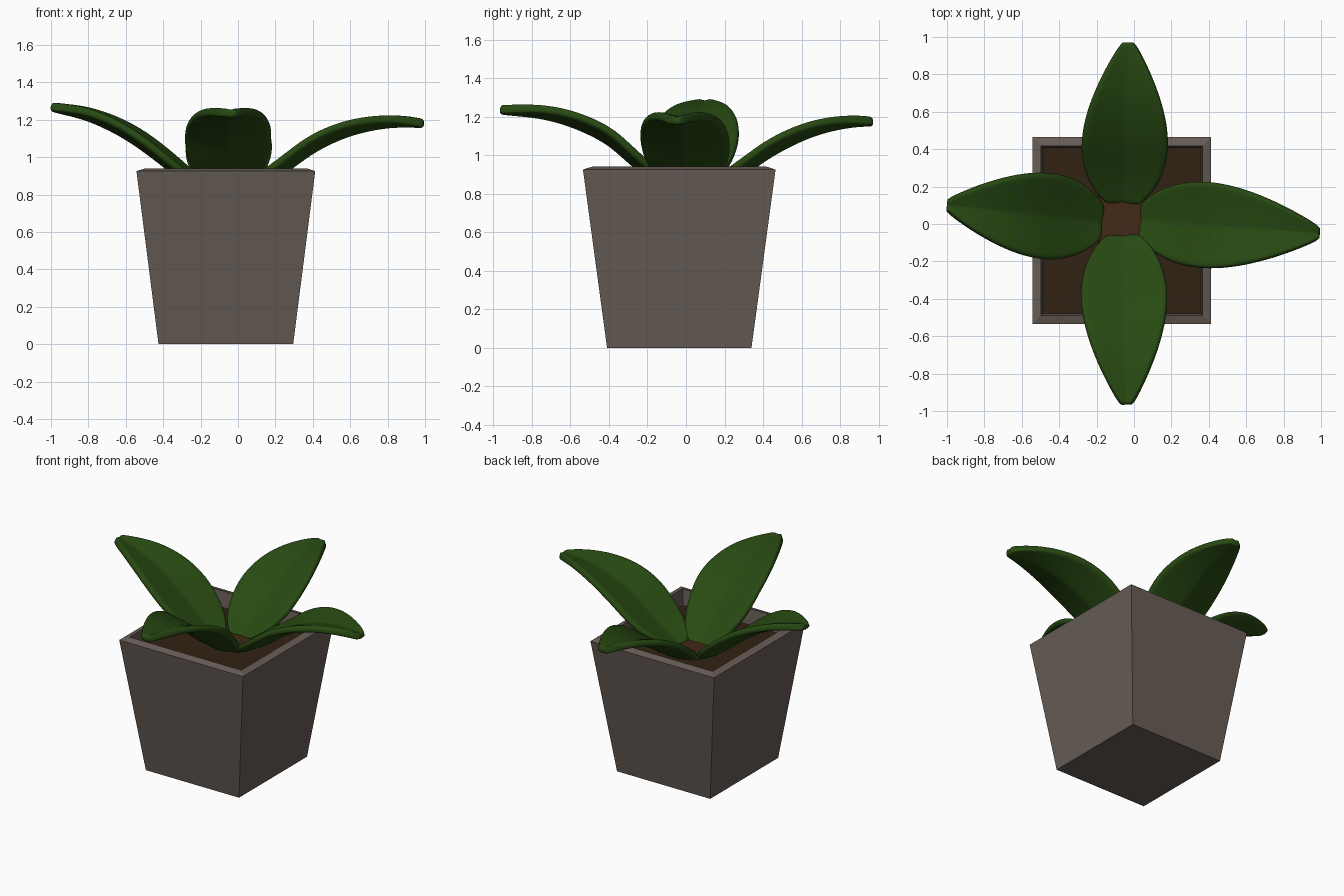
import bpy
import bmesh
from mathutils import Vector

cube = bpy.data.objects.get("Cube")
if cube:
    bpy.data.objects.remove(cube, do_unlink=True)


def material(name, rgb):
    mat = bpy.data.materials.new(name)
    mat.use_nodes = True
    mat.diffuse_color = (*rgb, 1)
    bsdf = next(n for n in mat.node_tree.nodes if n.type == 'BSDF_PRINCIPLED')
    bsdf.inputs["Base Color"].default_value = (*rgb, 1)
    return mat


stone = material("warm grey stone", (0.135, 0.108, 0.093))
dark_soil = material("dark soil", (0.030, 0.016, 0.006))
brown_soil = material("brown soil", (0.054, 0.022, 0.008))
green = material("leaf green", (0.021, 0.068, 0.006))

CENTRE = Vector((-0.065, -0.035, 0))


def add_object(name, bm, mat):
    bmesh.ops.recalc_face_normals(bm, faces=bm.faces)
    mesh = bpy.data.meshes.new(name)
    bm.to_mesh(mesh)
    bm.free()
    mesh.materials.append(mat)
    obj = bpy.data.objects.new(name, mesh)
    bpy.context.collection.objects.link(obj)
    return obj


def square_loft(name, rings, mat):
    """Stack rectangles (half x, half y, z) into a closed solid."""
    bm = bmesh.new()
    loops = [[bm.verts.new(CENTRE + Vector((sx * hx, sy * hy, z)))
              for sx, sy in ((-1, -1), (1, -1), (1, 1), (-1, 1))]
             for hx, hy, z in rings]
    for a, b in zip(loops, loops[1:]):
        for i in range(4):
            j = (i + 1) % 4
            bm.faces.new((a[i], a[j], b[j], b[i]))
    bm.faces.new(loops[0])
    bm.faces.new(loops[-1])
    return add_object(name, bm, mat)


# Tapered pot with a sloping rim and a hollow inside
square_loft("pot", [(0.36, 0.375, 0), (0.478, 0.5, 0.925),
                    (0.432, 0.453, 0.94), (0.42, 0.44, 0.80)], stone)

# Soil with a small mound where the leaves meet
square_loft("soil", [(0.42, 0.44, 0.79), (0.424, 0.444, 0.83)], dark_soil)
mound = square_loft("soil_mound", [(0.14, 0.14, 0.81), (0.12, 0.12, 0.838)], brown_soil)
mound.location.y = 0.06

# Fraction along the leaf and half width there
OUTLINE = [(0, 0.085), (0.04, 0.13), (0.12, 0.185), (0.24, 0.225), (0.36, 0.236),
           (0.5, 0.222), (0.64, 0.187), (0.78, 0.138), (0.9, 0.084),
           (0.97, 0.048), (1.0, 0.024)]
COLUMNS = (-1, -0.8, -0.45, -0.1, 0, 0.1, 0.45, 0.8, 1)


def height_at(path, t):
    for (t0, z0), (t1, z1) in zip(path, path[1:]):
        if t <= t1:
            return z0 + (z1 - z0) * (t - t0) / (t1 - t0)
    return path[-1][1]


def leaf(name, base, tip, path):
    """Thick arching leaf, folded a little along its midrib."""
    base, tip = Vector((*base, 0)), Vector((*tip, 0))
    side = Vector((0, 0, 1)).cross((tip - base).normalized())
    bm = bmesh.new()
    rows = []
    for t, half in OUTLINE:
        row = []
        for v in COLUMNS:
            p = base.lerp(tip, t) + side * (v * half)
            p.z = height_at(path, t) + 0.24 * half * (abs(v) ** 1.2 - 0.5)
            row.append(bm.verts.new(p))
        rows.append(row)
    for a, b in zip(rows, rows[1:]):
        for i in range(len(COLUMNS) - 1):
            bm.faces.new((a[i], a[i + 1], b[i + 1], b[i]))
    obj = add_object(name, bm, green)
    solid = obj.modifiers.new("thickness", 'SOLIDIFY')
    solid.thickness = 0.045
    solid.offset = 0
    smooth = obj.modifiers.new("smooth", 'SUBSURF')
    smooth.levels = smooth.render_levels = 2
    for poly in obj.data.polygons:
        poly.use_smooth = True


leaf("left_leaf", (0.03, 0.02), (0.995, -0.05),
     [(0, 0.82), (0.21, 0.945), (0.36, 1.06), (0.5, 1.13), (0.68, 1.185),
      (0.85, 1.198), (1, 1.18)])
leaf("right_leaf", (-0.17, 0.01), (-1.0, 0.10),
     [(0, 0.82), (0.18, 0.935), (0.34, 1.045), (0.55, 1.165), (0.76, 1.235),
      (1, 1.27)])
leaf("front_leaf", (-0.06, -0.06), (-0.04, -0.967),
     [(0, 0.82), (0.21, 0.965), (0.38, 1.115), (0.6, 1.2), (0.77, 1.23),
      (1, 1.237)])
leaf("back_leaf", (-0.06, 0.11), (-0.03, 0.972),
     [(0, 0.82), (0.22, 0.94), (0.36, 1.03), (0.5, 1.095), (0.68, 1.157),
      (0.86, 1.18), (1, 1.175)])
